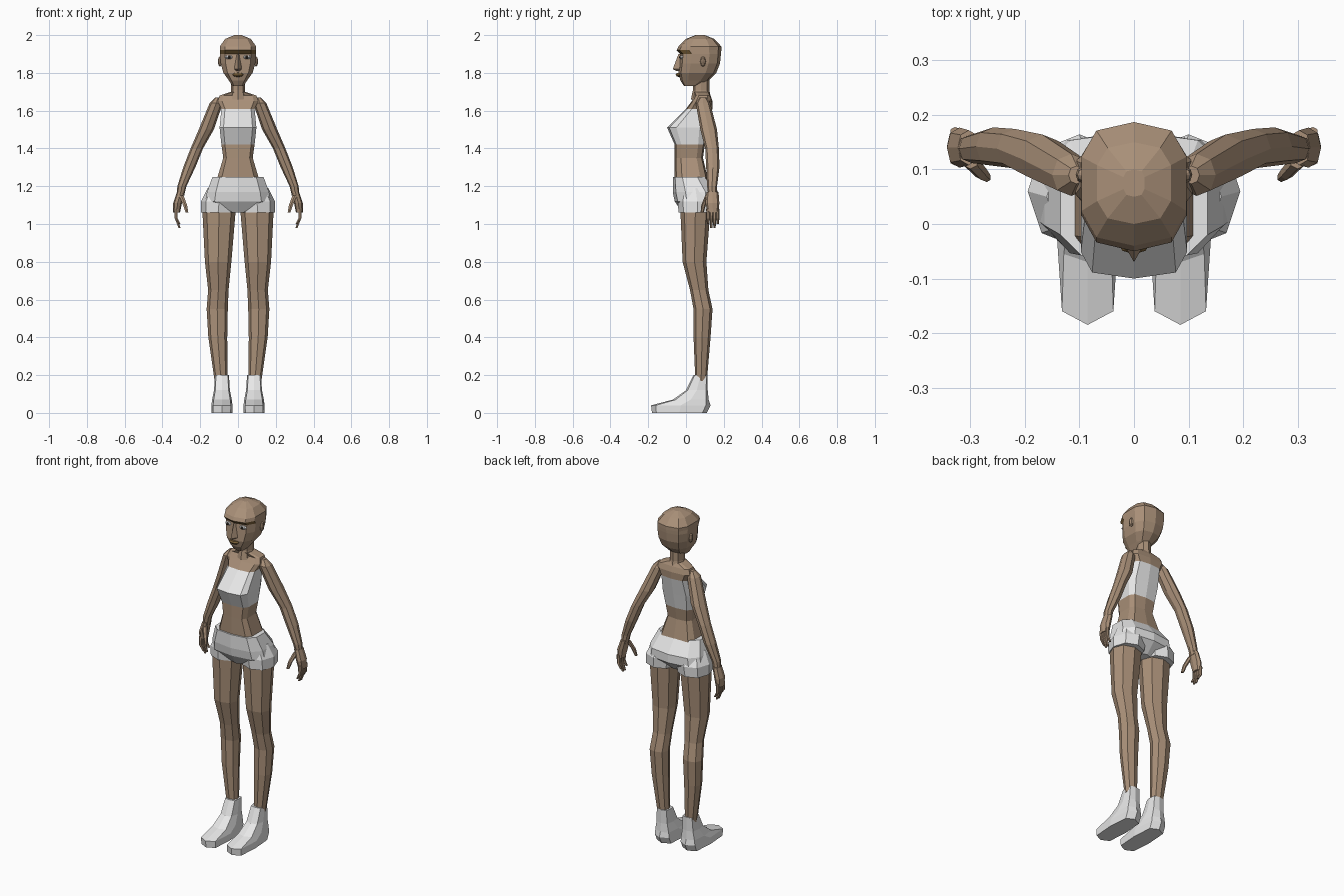
import bpy, bmesh, math

if "Cube" in bpy.data.objects:
    bpy.data.objects.remove(bpy.data.objects["Cube"], do_unlink=True)


def material(name, red, green, blue):
    mat = bpy.data.materials.new(name)
    mat.use_nodes = True
    colour = (red, green, blue, 1)
    mat.diffuse_color = colour
    mat.node_tree.nodes["Principled BSDF"].inputs["Base Color"].default_value = colour
    return mat


skin = material("skin", .4, .28, .19)
white = material("white_cloth", .8, .8, .8)
brown = material("brow_brown", .2, .12, .04)
dark = material("iris_dark", .05, .04, .03)


def outline(sides, squareness):
    """Unit outline from the front centre round; a lower exponent gives a boxier shape."""
    def shape(value):
        return math.copysign(abs(value) ** squareness, value)
    angles = [math.tau * i / sides for i in range(sides)]
    return [(shape(math.sin(a)), -shape(math.cos(a))) for a in angles]


def finish(name, bm, materials):
    bmesh.ops.recalc_face_normals(bm, faces=bm.faces)
    mesh = bpy.data.meshes.new(name)
    bm.to_mesh(mesh)
    bm.free()
    for mat in materials:
        mesh.materials.append(mat)
    bpy.context.collection.objects.link(bpy.data.objects.new(name, mesh))


def loft(name, shape, rings, materials, painted=None):
    """Skin rings of (height, centre x, centre y, half width, half depth)."""
    bm = bmesh.new()
    loops = [[bm.verts.new((x + u * wide, y + v * deep, z)) for u, v in shape]
             for z, x, y, wide, deep in rings]
    for low, high in zip(loops, loops[1:]):
        for i in range(len(shape)):
            bm.faces.new((low[i - 1], low[i], high[i], high[i - 1]))
    bm.faces.new(loops[0])
    bm.faces.new(loops[-1])
    if painted:
        for face in bm.faces:
            face.material_index = int(painted(face.calc_center_median()))
    finish(name, bm, materials)


def body(name, shape, rows, materials, x=0, painted=None):
    """Rows of (height, half width, front, back) about a vertical midline."""
    rings = [(z, x, (front + back) / 2, wide, (back - front) / 2)
             for z, wide, front, back in rows]
    loft(name, shape, rings, materials, painted)


def limb(name, side, rows, mat=skin, depth=1.0, sides=8):
    """Rows of (height, x, y, radius) down one side of the figure."""
    rings = [(z, side * x, y, radius, radius * depth) for z, x, y, radius in rows]
    loft(name, outline(sides, .9), rings, [mat])


def blob(name, location, size, mat):
    """Small faceted ellipsoid for a facial feature."""
    bm = bmesh.new()
    bmesh.ops.create_uvsphere(bm, u_segments=8, v_segments=4, radius=1)
    bmesh.ops.scale(bm, vec=size, verts=bm.verts)
    bmesh.ops.translate(bm, vec=location, verts=bm.verts)
    finish(name, bm, [mat])


boxy = outline(10, .5)
rounded = outline(10, .7)

# Torso, with the bandeau top as a colour band
bandeau_bottom, bandeau_top = 1.42, 1.61
body("torso", boxy, [
    (1.22, .12, -.06, .12),
    (1.35, .08, -.06, .09),
    (bandeau_bottom, .09, -.06, .1),
    (1.51, .1, -.1, .12),
    (bandeau_top, .09, 0, .14),
    (1.65, .11, .03, .14),
    (1.68, .1, .05, .13),
    (1.7, .04, .04, .12),
], [skin, white], painted=lambda c: bandeau_bottom < c.z < bandeau_top)
limb("neck", 1, [(1.66, 0, .08, .045), (1.71, 0, .08, .036), (1.8, 0, .08, .036)], depth=1.2)

# Shorts
body("shorts", rounded, [
    (1.06, .04, -.02, .11),
    (1.12, .18, -.06, .17),
    (1.17, .17, -.07, .17),
    (1.25, .14, -.07, .11),
], [white])

# Head, with a narrow overhanging brow painted on the front
brow_bottom, brow_top = 1.9, 1.92
body("head", rounded, [
    (1.73, .03, -.01, .06),
    (1.76, .05, -.03, .12),
    (1.8, .08, -.04, .16),
    (1.85, .095, -.035, .18),
    (brow_bottom, .1, -.03, .185),
    (brow_top, .1, -.05, .187),
    (1.94, .1, -.04, .187),
    (1.98, .07, 0, .15),
    (2, .02, .05, .1),
], [skin, brown], painted=lambda c: brow_bottom < c.z < brow_top and c.y < 0)
body("nose", outline(4, 1), [
    (1.81, .015, -.05, 0), (1.82, .02, -.07, 0), (brow_bottom, .01, -.04, 0)], [skin])
blob("lips", (0, -.035, 1.79), (.03, .02, .012), brown)

for side, label in ((1, "left_"), (-1, "right_")):
    # Leg, shorts cuff and shoe
    limb(label + "leg", side, [
        (.17, .09, .08, .034),
        (.4, .107, .085, .05),
        (.55, .11, .09, .056),
        (.65, .104, .07, .054),
        (.8, .105, .045, .07),
        (1.1, .1, .05, .09),
    ], depth=.9)
    limb(label + "shorts_cuff", side, [
        (1.06, .105, .06, .09), (1.12, .1, .06, .095), (1.19, .09, .05, .07)], white, 1.1)
    body(label + "shoe", outline(8, .5), [
        (0, .055, -.18, .11),
        (.04, .056, -.185, .13),
        (.07, .052, -.07, .12),
        (.12, .042, 0, .115),
        (.2, .037, .04, .115),
    ], [white], x=side * .085)

    # Arm and hand
    limb(label + "arm", side, [
        (1.15, .305, .14, .02),
        (1.2, .297, .138, .024),
        (1.3, .258, .142, .032),
        (1.4, .218, .138, .033),
        (1.5, .168, .12, .04),
        (1.64, .115, .09, .035),
        (1.67, .105, .09, .015),
    ], depth=1.1)
    limb(label + "palm", side, [
        (1.06, .325, .143, .018), (1.11, .32, .14, .023), (1.17, .303, .14, .02)], depth=1.6)
    for k, tip in enumerate((1, .98, .98, 1)):
        y = .117 + k * .017
        limb(f"{label}finger_{k + 1}", side, [
            (tip, .31, y, .006), (1.03, .327, y, .009), (1.08, .328, y, .01)], sides=6)
    limb(label + "thumb", side, [
        (1.06, .27, .085, .008), (1.1, .28, .093, .012), (1.15, .3, .115, .014)], sides=6)

    # Ear and eye
    blob(label + "ear", (side * .095, .09, 1.86), (.012, .015, .028), skin)
    blob(label + "eye", (side * .047, -.018, 1.883), (.023, .016, .011), white)
    blob(label + "iris", (side * .047, -.028, 1.883), (.009, .009, .009), dark)
